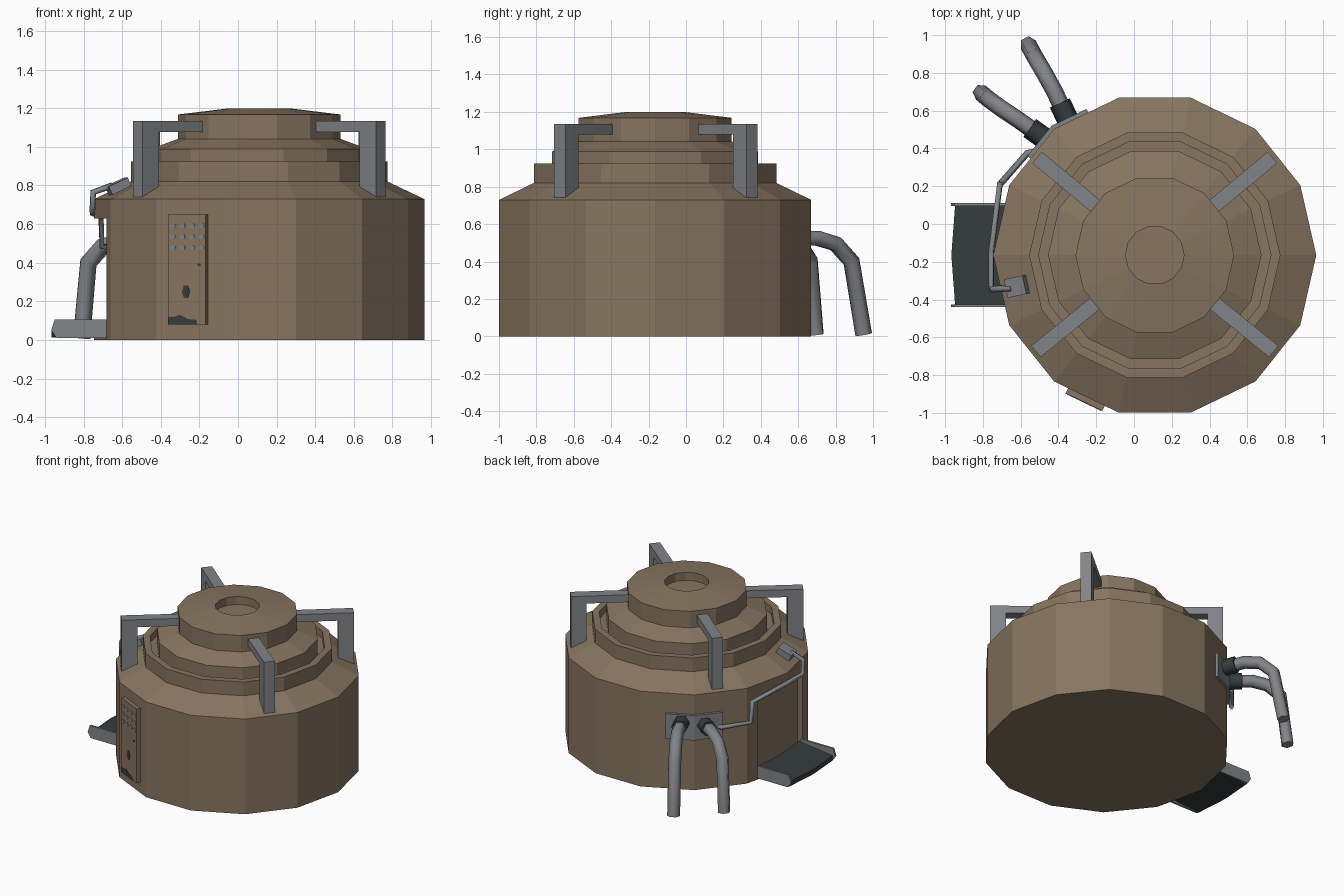
import bpy, bmesh, math
from mathutils import Matrix, Vector

if "Cube" in bpy.data.objects:
    bpy.data.objects.remove(bpy.data.objects["Cube"])

CX, CY, N, R = 0.11, -0.165, 14, 0.855     # body axis, sides, radius


def material(name, col):
    m = bpy.data.materials.new(name)
    m.diffuse_color = (*col, 1)
    m.use_nodes = True
    m.node_tree.nodes["Principled BSDF"].inputs["Base Color"].default_value = m.diffuse_color
    return m


BROWN = material("dusty_brown", (0.242, 0.178, 0.117))
GREY = material("steel_grey", (0.225, 0.23, 0.245))
DARK = material("dark_slate", (0.035, 0.046, 0.046))


def make(name, bm, mat, mtx=Matrix()):
    bmesh.ops.recalc_face_normals(bm, faces=bm.faces)
    me = bpy.data.meshes.new(name)
    bm.to_mesh(me)
    bm.free()
    me.transform(mtx)
    me.materials.append(mat)
    ob = bpy.data.objects.new(name, me)
    bpy.context.collection.objects.link(ob)
    return ob


def prism(name, pts, z0, z1, mat, mtx=Matrix()):
    """Extrude a 2D outline from z0 to z1, then place it with mtx."""
    bm = bmesh.new()
    f = bm.faces.new([bm.verts.new((x, y, z0)) for x, y in pts])
    ext = bmesh.ops.extrude_face_region(bm, geom=[f])
    bmesh.ops.translate(bm, vec=(0, 0, z1 - z0),
                        verts=[v for v in ext["geom"] if isinstance(v, bmesh.types.BMVert)])
    return make(name, bm, mat, mtx)


def box(name, lo, hi, mat, mtx=Matrix()):
    return prism(name, [(lo[0], lo[1]), (hi[0], lo[1]), (hi[0], hi[1]), (lo[0], hi[1])],
                 lo[2], hi[2], mat, mtx)


def tube(name, pts, radius, res, mat):
    cu = bpy.data.curves.new(name, 'CURVE')
    cu.dimensions = '3D'
    cu.bevel_depth, cu.bevel_resolution, cu.use_fill_caps = radius, res, True
    sp = cu.splines.new('POLY')
    sp.points.add(len(pts) - 1)
    for p, co in zip(sp.points, pts):
        p.co = (*co, 1)
    cu.materials.append(mat)
    ob = bpy.data.objects.new(name, cu)
    bpy.context.collection.objects.link(ob)
    bpy.ops.object.select_all(action='DESELECT')
    ob.select_set(True)
    bpy.context.view_layer.objects.active = ob
    bpy.ops.object.convert(target='MESH')
    return ob


def rim(i, r=R):
    a = 2 * math.pi * i / N
    return Vector((CX + r * math.cos(a), CY + r * math.sin(a)))


# Stepped body, turned with 14 flat sides
profile = [(R, 0), (R, 0.73), (0.665, 0.82), (0.665, 0.925), (0.615, 0.925), (0.615, 0.87),
           (0.565, 0.87), (0.565, 0.988), (0.42, 1.042), (0.42, 1.168), (0.155, 1.2), (0.155, 1.14)]
bm = bmesh.new()
rings = [[bm.verts.new((*rim(i, r), z)) for i in range(N)] for r, z in profile]
for a, b in zip(rings, rings[1:]):
    for i in range(N):
        j = (i + 1) % N
        bm.faces.new((a[i], a[j], b[j], b[i]))
bm.faces.new(rings[0])
bm.faces.new(rings[-1])
body = make("body", bm, BROWN)

# Shallow doorway cut into the left side
D0, D1 = -0.44, 0.11
cutter = box("doorway_cutter", (-0.9, D0, 0.05), (-0.64, D1, 0.63), BROWN)
cutter.hide_render = True
mod = body.modifiers.new("doorway", 'BOOLEAN')
mod.operation, mod.object, mod.solver = 'DIFFERENCE', cutter, 'EXACT'
bpy.context.view_layer.objects.active = body
bpy.ops.object.modifier_apply(modifier=mod.name)
bpy.data.objects.remove(cutter)

# Ramp: dark deck between two grey side rails
XZ = Matrix(((1, 0, 0, 0), (0, 0, 1, 0), (0, 1, 0, 0), (0, 0, 0, 1)))   # outline in x-z, depth in y
rail = [(-0.665, 0.01), (-0.94, 0.01), (-0.968, 0.05), (-0.95, 0.105), (-0.675, 0.105)]
for side, y in (("near", D0), ("far", D1 - 0.015)):
    prism("ramp_rail_" + side, rail, y, y + 0.015, GREY, XZ)
bm = bmesh.new()
cols = []
for y, bulge in ((D0 + 0.01, 0), (CY, 0.02), (D1 - 0.01, 0)):
    sect = [(-0.66 - bulge, 0.03), (-0.945 - bulge, 0.012), (-0.947 - bulge, 0.05), (-0.66 - bulge, 0.085)]
    cols.append([bm.verts.new((x, y, z)) for x, z in sect])
for a, b in zip(cols, cols[1:]):
    for k in range(4):
        bm.faces.new((a[k], a[(k + 1) % 4], b[(k + 1) % 4], b[k]))
bm.faces.new(cols[0])
bm.faces.new(cols[-1])
make("ramp_deck", bm, DARK)

# Four L-shaped brackets from the shoulder to the cap
bracket = [(0.81, 0.735), (0.81, 1.135), (0.395, 1.135), (0.395, 1.078), (0.70, 1.078), (0.70, 0.77)]
for k, ang in enumerate((39.7, 140.3, 219, 321)):
    prism(f"bracket_{k + 1}", bracket, -0.039, 0.039, GREY,
          Matrix.Translation((CX, CY, 0)) @ Matrix.Rotation(math.radians(ang), 4, 'Z') @ XZ)

# Control panel on a front face: local x across, y up, z outward
ang = 2 * math.pi * 9.5 / N
out = Vector((math.cos(ang), math.sin(ang), 0))
across = Vector((-out.y, out.x, 0))
pos = Vector((CX, CY, 0)) + out * R * math.cos(math.pi / N)
face = Matrix((across, (0, 0, 1), out)).transposed().to_4x4()
face.translation = pos
PC = 0.0                                    # panel centre across the face
box("control_panel", (PC - 0.108, 0.08, -0.02), (PC + 0.108, 0.65, 0.03), BROWN, face)


def spot(name, u, v, w, h, mat, n=6):
    pts = [(u + w * math.cos(2 * math.pi * i / n), v + h * math.sin(2 * math.pi * i / n)) for i in range(n)]
    prism(name, pts, 0.028, 0.033, mat, face)


for row, z in enumerate((0.592, 0.535, 0.478)):
    for col in range(4):
        spot(f"panel_light_{row}_{col}", -0.081 + 0.055 * col, z, 0.018, 0.014, GREY)
spot("panel_keyhole", -0.005, 0.25, 0.022, 0.038, DARK)
spot("panel_latch", 0.07, 0.39, 0.01, 0.008, DARK)
prism("panel_worn_corner", [(-0.108, 0.08), (0.055, 0.08), (0.05, 0.105), (0.0, 0.108), (-0.04, 0.13),
                            (-0.08, 0.117), (-0.108, 0.12)], 0.028, 0.032, DARK, face)

# Bent connector plate wrapped around a rear-left corner
c = rim(5)
ends = [c + (rim(i) - c).normalized() * 0.2 for i in (4, 6)]
mid = Vector((CX, CY))
line = [ends[0], c, ends[1]]
outline = [mid + (p - mid) * 1.025 for p in line] + [mid + (p - mid) * 0.98 for p in reversed(line)]
prism("connector_plate", outline, 0.39, 0.58, GREY)

# Two six-sided hoses dropping to the ground, with dark sockets
hoses = [
    [(-0.47, 0.45, 0.50), (-0.61, 0.55, 0.51), (-0.70, 0.61, 0.485), (-0.775, 0.665, 0.40), (-0.81, 0.695, 0.01)],
    [(-0.35, 0.55, 0.52), (-0.42, 0.70, 0.525), (-0.475, 0.80, 0.495), (-0.525, 0.885, 0.40), (-0.56, 0.95, 0.01)],
]
for k, path in enumerate(hoses):
    tube(f"hose_{k + 1}", path, 0.045, 1, GREY)
    a, b = Vector(path[0]), Vector(path[1])
    d = (b - a).normalized()
    tube(f"hose_socket_{k + 1}", [a, a + d * 0.10], 0.058, 1, DARK)

# Thin cable running over the doorway to a small sensor box
tube("cable", [(-0.53, 0.38, 0.47), (-0.565, 0.375, 0.47), (-0.705, 0.215, 0.485), (-0.71, 0.21, 0.64),
               (-0.755, -0.14, 0.66), (-0.755, -0.34, 0.66), (-0.75, -0.345, 0.765), (-0.65, -0.34, 0.80)],
     0.018, 0, GREY)
tilt = Matrix.Translation((-0.62, -0.33, 0.795)) @ Matrix.Rotation(math.radians(12), 4, 'Z') \
    @ Matrix.Rotation(math.radians(-24), 4, 'Y')
box("sensor_box", (-0.055, -0.05, -0.025), (0.055, 0.05, 0.025), GREY, tilt)
